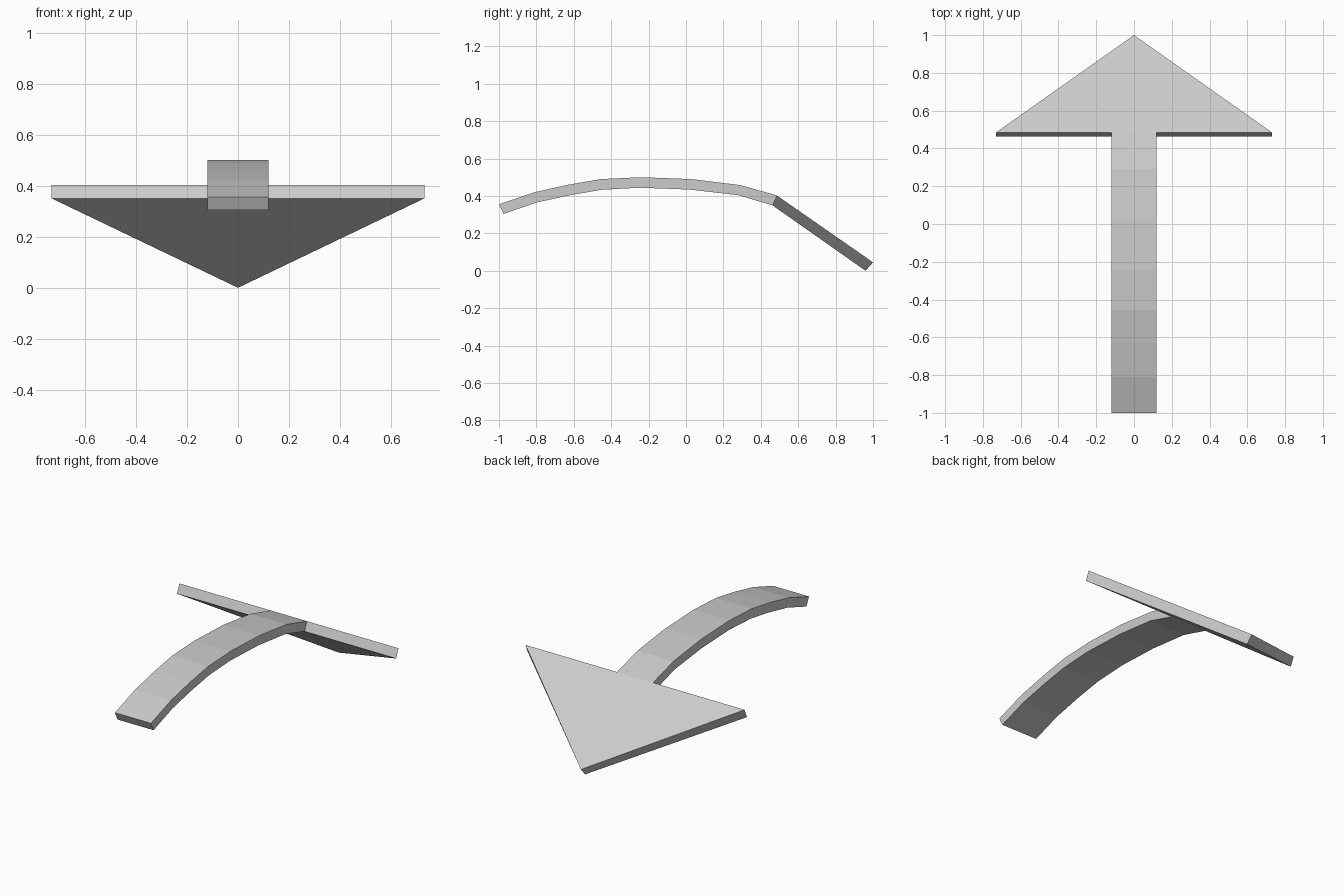
import bpy

if "Cube" in bpy.data.objects:
    bpy.data.objects.remove(bpy.data.objects["Cube"])

SHAFT, WING = 0.12, 0.73

# side profile of the bent strip: (top y, top z, bottom y, bottom z)
profile = [
    (-1.0, 0.355, -0.975, 0.304),
    (-0.81, 0.42, -0.795, 0.366),
    (-0.63, 0.46, -0.62, 0.404),
    (-0.455, 0.49, -0.45, 0.433),
    (-0.24, 0.50, -0.245, 0.444),
    (0.03, 0.49, 0.02, 0.434),
    (0.29, 0.458, 0.28, 0.404),
    (0.485, 0.403, 0.462, 0.35),
]
tip = (1.0, 0.045, 0.96, 0.0)


def make_object(name, verts, faces):
    mesh = bpy.data.meshes.new(name)
    mesh.from_pydata(verts, [], faces)
    mesh.validate()
    obj = bpy.data.objects.new(name, mesh)
    bpy.context.collection.objects.link(obj)
    return obj


# curved shaft, left open where it meets the head
verts, faces = [], []
for ty, tz, by, bz in profile:
    verts += [(-SHAFT, ty, tz), (SHAFT, ty, tz), (SHAFT, by, bz), (-SHAFT, by, bz)]
for i in range(len(profile) - 1):
    a, b = 4 * i, 4 * i + 4
    for k in range(4):
        n = (k + 1) % 4
        faces.append((a + k, a + n, b + n, b + k))
faces.append((3, 2, 1, 0))
make_object("arrow_shaft", verts, faces)

# flat triangular head, tilted down; its back edge is open behind the shaft
ty, tz, by, bz = profile[-1]
xs = (-WING, -SHAFT, SHAFT, WING)
verts = [(x, ty, tz) for x in xs] + [(0, tip[0], tip[1])]
verts += [(x, by, bz) for x in xs] + [(0, tip[2], tip[3])]
faces = [(0, 1, 2, 3, 4), (9, 8, 7, 6, 5),
         (5, 6, 1, 0), (7, 8, 3, 2),
         (8, 9, 4, 3), (9, 5, 0, 4)]
make_object("arrow_head", verts, faces)
